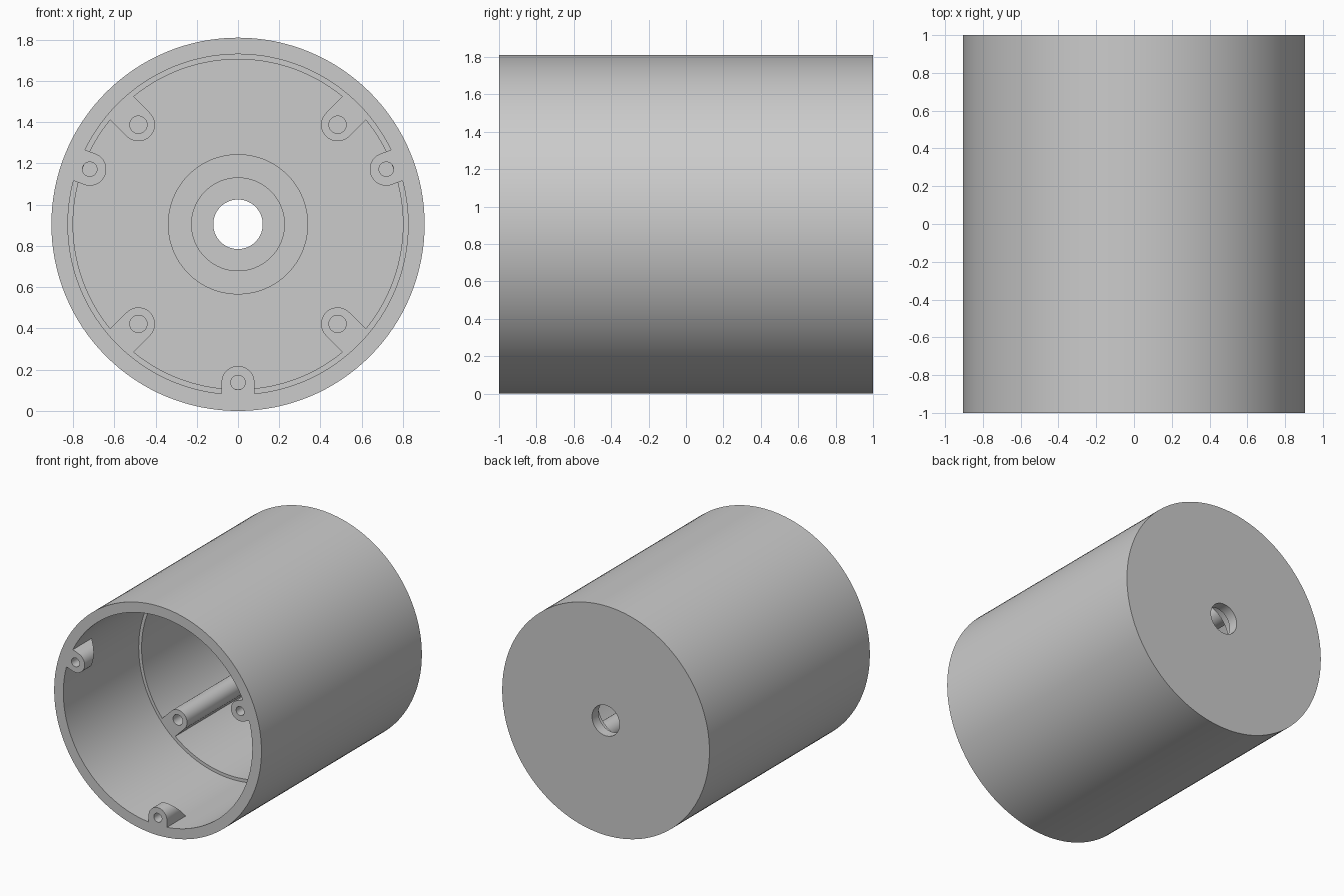
import bpy, bmesh, math
from math import cos, sin, pi, radians
from mathutils import Matrix, Vector

cube = bpy.data.objects.get("Cube")
if cube:
    bpy.data.objects.remove(cube, do_unlink=True)

R = 0.905            # outer radius, also the height of the axis
BORE, INNER = 0.825, 0.80
LEDGE = -0.06        # where the bore narrows

grey = bpy.data.materials.new("light grey")
grey.use_nodes = True
grey.diffuse_color = (0.6, 0.6, 0.6, 1)
grey.node_tree.nodes["Principled BSDF"].inputs["Base Color"].default_value = (0.6, 0.6, 0.6, 1)


def make_object(name, bm):
    bmesh.ops.recalc_face_normals(bm, faces=bm.faces[:])
    mesh = bpy.data.meshes.new(name)
    bm.to_mesh(mesh)
    bm.free()
    mesh.materials.append(grey)
    obj = bpy.data.objects.new(name, mesh)
    bpy.context.collection.objects.link(obj)
    return obj


def smooth(obj):
    bpy.ops.object.select_all(action="DESELECT")
    obj.select_set(True)
    bpy.context.view_layer.objects.active = obj
    bpy.ops.object.shade_smooth_by_angle(angle=radians(30))


def lathe(name, profile, steps=128):
    """Spin a closed (radius, y) profile around the long axis."""
    bm = bmesh.new()
    rings = []
    for i in range(steps):
        a = 2 * pi * i / steps
        rings.append([bm.verts.new((r * cos(a), y, R + r * sin(a))) for r, y in profile])
    n = len(profile)
    for i in range(steps):
        p, q = rings[i], rings[(i + 1) % steps]
        for j in range(n):
            k = (j + 1) % n
            bm.faces.new((p[j], p[k], q[k], q[j]))
    return make_object(name, bm)


def lug(name, angle, centre, wall, front, back, hole, hole_depth, slope=None):
    """Round-nosed screw lug along y that meets the bore wall, with a screw hole."""
    w = 0.08
    half = math.asin(w / wall)
    outline = [(centre + w * cos(t), w * sin(t))
               for t in (pi / 2 + pi * i / 24 for i in range(25))]
    outline += [(wall * cos(t), wall * sin(t))
                for t in (half * (i / 4 - 1) for i in range(9))]
    bm = bmesh.new()
    face = bm.faces.new([bm.verts.new((u, front, v)) for u, v in outline])
    ext = bmesh.ops.extrude_face_region(bm, geom=[face])
    moved = [v for v in ext["geom"] if isinstance(v, bmesh.types.BMVert)]
    bmesh.ops.translate(bm, verts=moved, vec=(0, back - front, 0))
    if slope is not None:
        # 45 degree underside running from the nose down to the wall
        cut = bmesh.ops.bisect_plane(
            bm, geom=bm.verts[:] + bm.edges[:] + bm.faces[:],
            plane_co=(centre - w, front + slope, 0),
            plane_no=Vector((-1, 1, 0)).normalized(), clear_outer=True)
        rim = [e for e in cut["geom_cut"] if isinstance(e, bmesh.types.BMEdge)]
        bmesh.ops.holes_fill(bm, edges=rim)
    obj = make_object(name, bm)

    # drill the screw hole
    bm = bmesh.new()
    bmesh.ops.create_cone(bm, cap_ends=True, segments=32, radius1=hole, radius2=hole,
                          depth=2 * hole_depth, matrix=Matrix.Translation((centre, front, 0))
                          @ Matrix.Rotation(pi / 2, 4, "X"))
    drill = make_object("drill", bm)
    drill.hide_render = True
    mod = obj.modifiers.new("screw hole", "BOOLEAN")
    mod.operation = "DIFFERENCE"
    mod.solver = "EXACT"
    mod.object = drill
    bpy.context.view_layer.objects.active = obj
    bpy.ops.object.modifier_apply(modifier=mod.name)
    bpy.data.objects.remove(drill, do_unlink=True)

    # swing into place around the axis
    obj.data.transform(Matrix.Translation((0, 0, R)) @ Matrix.Rotation(-angle, 4, "Y"))
    smooth(obj)


# housing: outer wall, stepped bore, floor and bearing seat with shaft hole
housing = lathe("housing", [
    (R, -1), (R, 1), (0.12, 1), (0.12, 0.92), (0.225, 0.92), (0.225, 0.78),
    (0.34, 0.78), (0.34, 0.92), (INNER, 0.92), (INNER, LEDGE), (BORE, LEDGE), (BORE, -1)])
smooth(housing)

# long pillars standing on the floor, level with the ledge
for name, deg in (("upper_left", 45), ("upper_right", 135),
                  ("lower_right", 225), ("lower_left", 315)):
    lug(name + "_pillar", radians(deg), 0.683, INNER, LEDGE, 0.92, 0.042, 0.4)

# short lid lugs at the open end, sloped underneath
for name, deg in (("left", 20.4), ("right", 159.6), ("bottom", 270)):
    lug(name + "_lid_lug", radians(deg), 0.767, BORE, -1, -0.5, 0.035, 0.4, slope=0.1)
